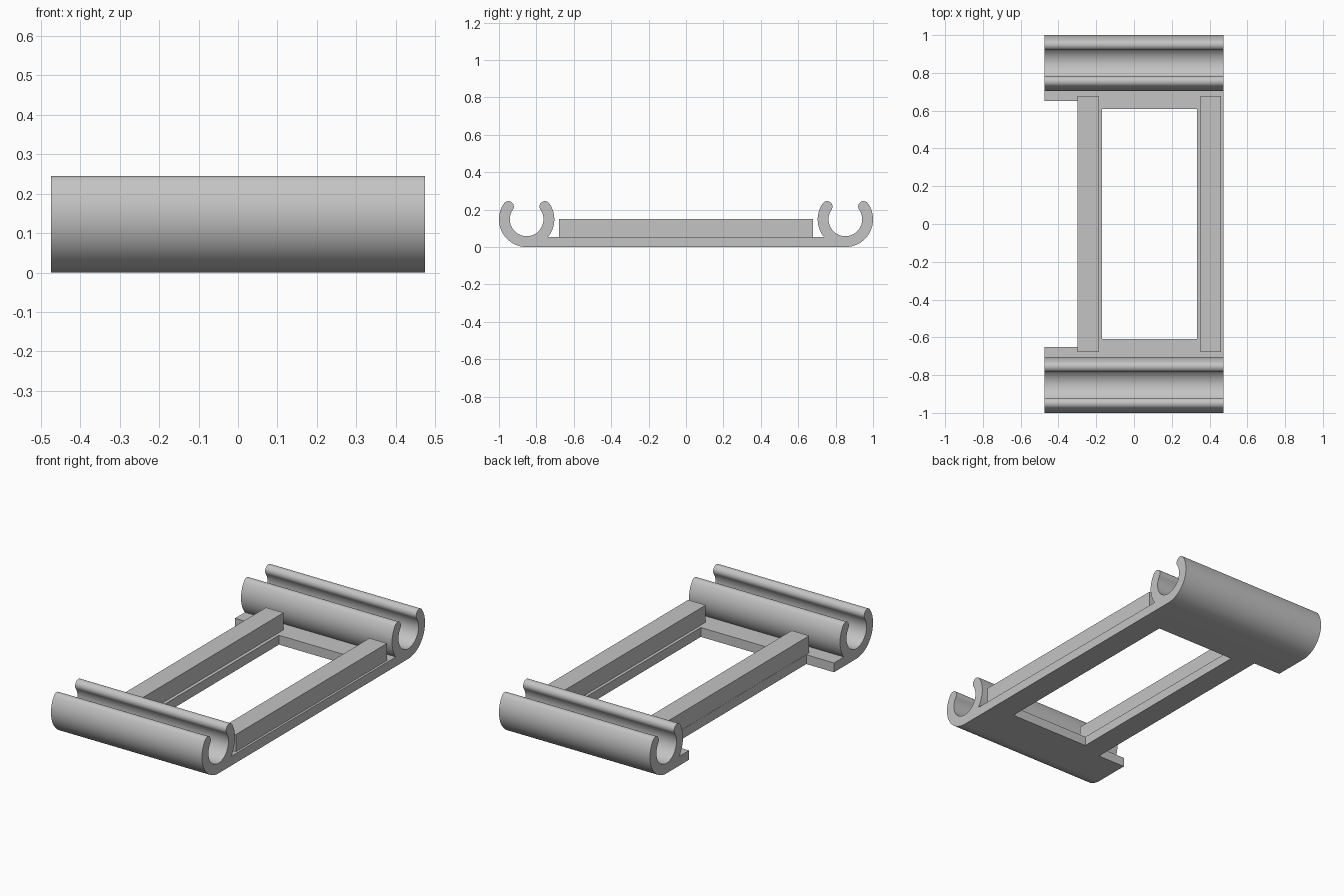
import bpy
import bmesh
from math import sin, cos, radians, degrees, asin

cube = bpy.data.objects.get("Cube")
if cube:
    bpy.data.objects.remove(cube, do_unlink=True)

grey = bpy.data.materials.new("light grey plastic")
grey.use_nodes = True
colour = (0.55, 0.55, 0.55, 1)
grey.diffuse_color = colour
grey.node_tree.nodes["Principled BSDF"].inputs["Base Color"].default_value = colour

HALF_WIDTH = 0.474
PLATE = 0.053               # plate thickness
CLIP_Y, OUTER, INNER = 0.852, 0.148, 0.09
MID, TIP = (OUTER + INNER) / 2, (OUTER - INNER) / 2
LIP = 35                    # angle where the clip opens


def add_object(name, bm):
    bmesh.ops.recalc_face_normals(bm, faces=bm.faces)
    mesh = bpy.data.meshes.new(name)
    bm.to_mesh(mesh)
    bm.free()
    mesh.materials.append(grey)
    obj = bpy.data.objects.new(name, mesh)
    bpy.context.collection.objects.link(obj)
    return obj


def box(name, low, high):
    bm = bmesh.new()
    bmesh.ops.create_cube(bm, size=1)
    for v in bm.verts:
        v.co = [a + (b - a) * (c + 0.5) for a, b, c in zip(low, high, v.co)]
    return add_object(name, bm)


def arc(cy, cz, radius, start, end, steps):
    angles = [radians(start + (end - start) * i / steps) for i in range(steps + 1)]
    return [(cy + radius * cos(a), cz + radius * sin(a)) for a in angles]


def lip(angle, start):
    a = radians(angle)
    points = arc(CLIP_Y + MID * cos(a), OUTER + MID * sin(a), TIP, start, start + 180, 14)
    return points[1:-1]


# Side profile: an open round clip at each end of a flat plate
join = 180 - degrees(asin((PLATE - OUTER) / OUTER))
half = arc(CLIP_Y, OUTER, OUTER, -90, LIP, 36)
half += lip(LIP, LIP)
half += arc(CLIP_Y, OUTER, INNER, LIP, -180 - LIP, 64)
half += lip(180 - LIP, -LIP)
half += arc(CLIP_Y, OUTER, OUTER, 180 - LIP, join, 24)
outline = half + [(-y, z) for y, z in reversed(half)]

bm = bmesh.new()
face = bm.faces.new([bm.verts.new((-HALF_WIDTH, y, z)) for y, z in outline])
swept = bmesh.ops.extrude_face_region(bm, geom=[face])["geom"]
bmesh.ops.translate(bm, vec=(2 * HALF_WIDTH, 0, 0),
                    verts=[g for g in swept if isinstance(g, bmesh.types.BMVert)])
frame = add_object("clip_frame", bm)

# Window and side notch cut through the plate
cutters = [box("window_cutter", (-0.17, -0.61, -0.1), (0.334, 0.61, 0.1)),
           box("notch_cutter", (-0.6, -0.65, -0.1), (-0.3, 0.65, 0.1))]
bpy.context.view_layer.objects.active = frame
for cutter in cutters:
    cutter.hide_render = True
    mod = frame.modifiers.new(cutter.name, "BOOLEAN")
    mod.operation = "DIFFERENCE"
    mod.solver = "EXACT"
    mod.object = cutter
    bpy.ops.object.modifier_apply(modifier=mod.name)
for cutter in cutters:
    bpy.data.objects.remove(cutter, do_unlink=True)

bpy.ops.object.select_all(action="DESELECT")
frame.select_set(True)
bpy.ops.object.shade_smooth_by_angle(angle=radians(30))

# Long raised rails on both sides of the window
for name, x in (("right_rail", -0.299), ("left_rail", 0.351)):
    box(name, (x, -0.678, PLATE), (x + 0.11, 0.678, 0.15))
